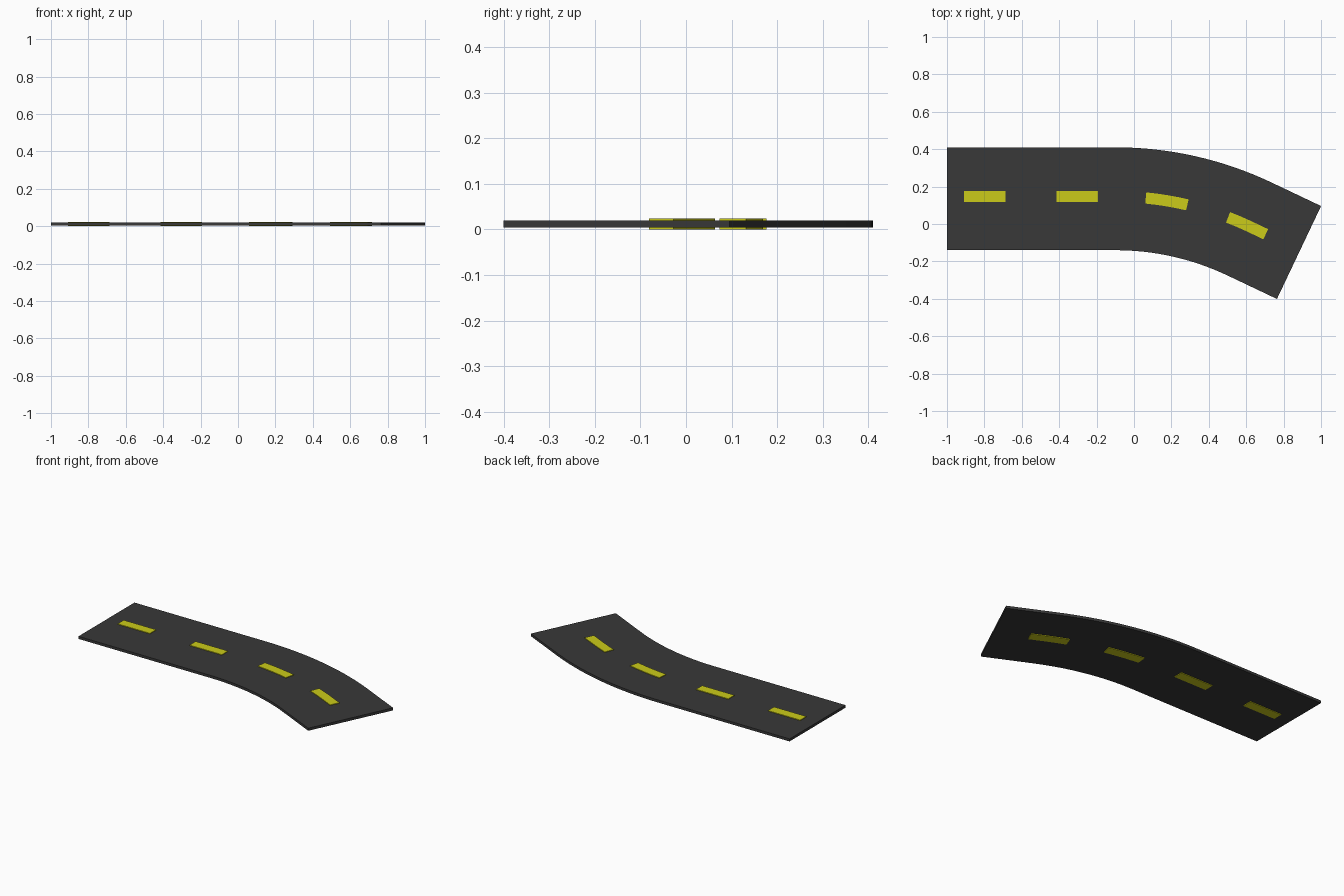
import bpy, bmesh, math
from mathutils import Vector

if "Cube" in bpy.data.objects:
    bpy.data.objects.remove(bpy.data.objects["Cube"])

# Centre line: straight, then an arc turning right, then straight
START = Vector((-1.0, 0.135))
LEAD, RADIUS, TURN, TAIL = 0.90, 1.673, math.radians(25.4), 0.293
ARC_END = LEAD + RADIUS * TURN
LENGTH = ARC_END + TAIL


def road_point(s, offset):
    """Point at distance s along the centre line, shifted to the left by offset."""
    a = min(max((s - LEAD) / RADIUS, 0), TURN)
    p = START + Vector((min(s, LEAD), 0))
    p += RADIUS * Vector((math.sin(a), math.cos(a) - 1))
    p += max(s - ARC_END, 0) * Vector((math.cos(a), -math.sin(a)))
    return p + offset * Vector((math.sin(a), math.cos(a)))


def material(name, color):
    m = bpy.data.materials.new(name)
    m.diffuse_color = (*color, 1)
    m.use_nodes = True
    m.node_tree.nodes["Principled BSDF"].inputs["Base Color"].default_value = m.diffuse_color
    return m


def strip(name, stations, right, left, z0, z1, mat):
    """Sweep a flat rectangular section along the road."""
    bm = bmesh.new()
    section = [(right, z0), (left, z0), (left, z1), (right, z1)]
    rings = [[bm.verts.new((*road_point(s, o), z)) for o, z in section]
             for s in stations]
    for a, b in zip(rings, rings[1:]):
        for i in range(4):
            j = (i + 1) % 4
            bm.faces.new((a[i], a[j], b[j], b[i]))
    bm.faces.new(rings[0])
    bm.faces.new(rings[-1])
    bmesh.ops.recalc_face_normals(bm, faces=bm.faces)
    mesh = bpy.data.meshes.new(name)
    bm.to_mesh(mesh)
    bm.free()
    mesh.materials.append(mat)
    obj = bpy.data.objects.new(name, mesh)
    bpy.context.collection.objects.link(obj)


asphalt = material("asphalt", (0.04, 0.04, 0.04))
yellow = material("yellow_paint", (0.6, 0.6, 0.01))

# Road slab
arc = [LEAD + RADIUS * TURN * i / 16 for i in range(17)]
strip("road_slab", [0, *arc, LENGTH], -0.275, 0.275, 0.004, 0.020, asphalt)

# Centre dashes, slightly proud of both faces of the slab
for n, (s0, s1) in enumerate([(0.09, 0.312), (0.585, 0.807),
                              (1.062, 1.286), (1.512, 1.732)]):
    stations = [s0 + (s1 - s0) * i / 4 for i in range(5)]
    strip(f"centre_dash_{n + 1}", stations, -0.018, 0.042, 0.0, 0.024, yellow)
